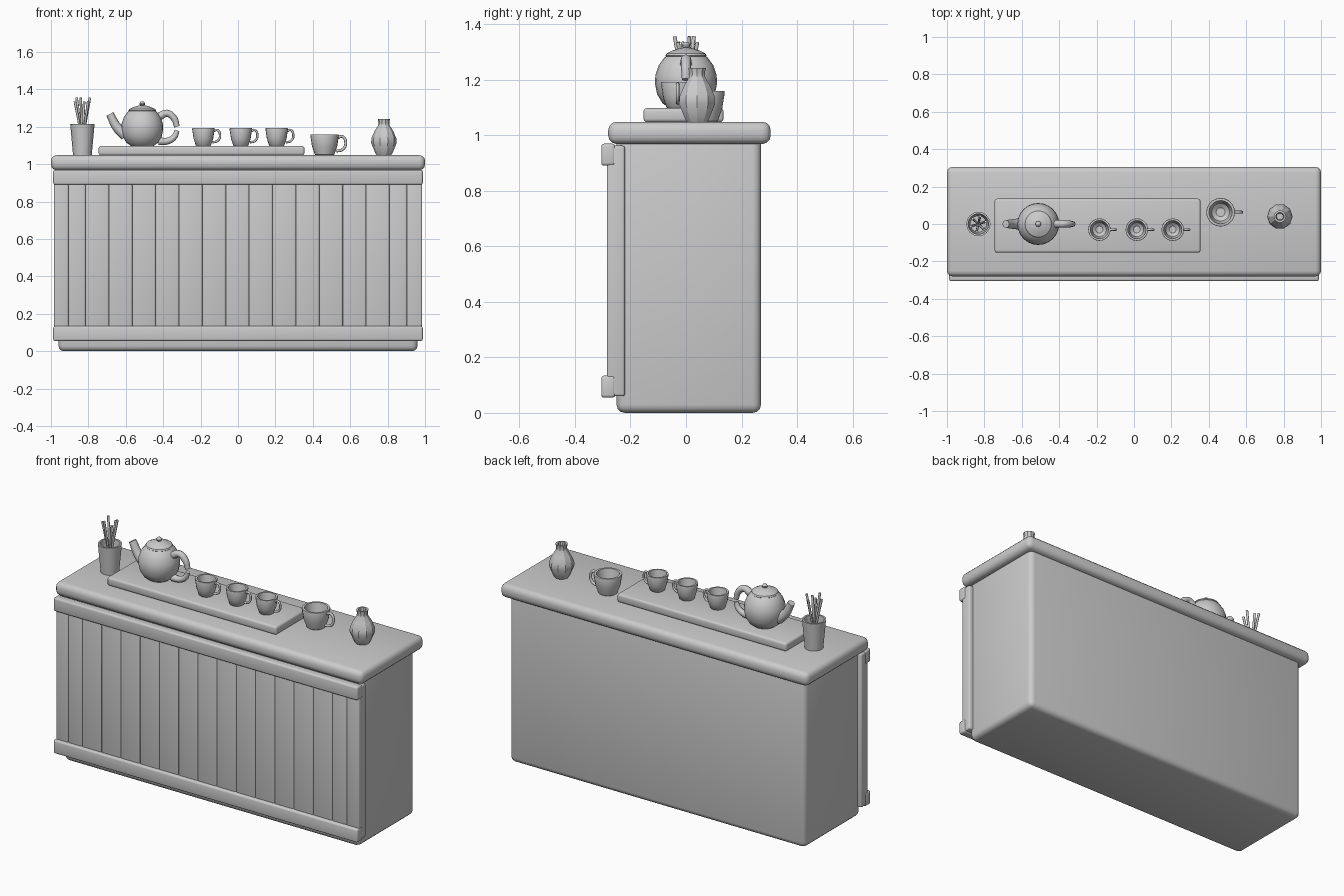
import bpy, bmesh, math
from mathutils import Vector

cube = bpy.data.objects.get("Cube")
if cube:
    bpy.data.objects.remove(cube, do_unlink=True)

grey = bpy.data.materials.new("plain_grey")
grey.use_nodes = True
grey.diffuse_color = (0.6, 0.6, 0.6, 1)
grey.node_tree.nodes["Principled BSDF"].inputs["Base Color"].default_value = (0.6, 0.6, 0.6, 1)


def finish(obj, angle=35):
    obj.data.materials.append(grey)
    bpy.ops.object.select_all(action='DESELECT')
    obj.select_set(True)
    bpy.context.view_layer.objects.active = obj
    bpy.ops.object.shade_smooth_by_angle(angle=math.radians(angle))
    return obj


def from_bmesh(name, bm, angle=35):
    bmesh.ops.recalc_face_normals(bm, faces=bm.faces[:])
    mesh = bpy.data.meshes.new(name)
    bm.to_mesh(mesh)
    bm.free()
    obj = bpy.data.objects.new(name, mesh)
    bpy.context.collection.objects.link(obj)
    return finish(obj, angle)


def box(name, low, high, bevel):
    low, high = Vector(low), Vector(high)
    bm = bmesh.new()
    bmesh.ops.create_cube(bm, size=1)
    for v in bm.verts:
        v.co = (low + high) / 2 + v.co * (high - low)
    bmesh.ops.bevel(bm, geom=bm.edges[:], offset=bevel, segments=3,
                    profile=0.5, affect='EDGES')
    return from_bmesh(name, bm)


def lathe(name, place, profile, sides=20, angle=35):
    """Turn a list of (radius, height) around a vertical axis."""
    bm = bmesh.new()
    rings = []
    for r, z in profile:
        rings.append([bm.verts.new((place[0] + r * math.cos(a), place[1] + r * math.sin(a), place[2] + z))
                      for a in (math.tau * i / sides for i in range(sides))])
    for a, b in zip(rings, rings[1:]):
        for i in range(sides):
            j = (i + 1) % sides
            bm.faces.new((a[i], a[j], b[j], b[i]))
    bm.faces.new(rings[0])
    bm.faces.new(rings[-1])
    return from_bmesh(name, bm, angle)


def tube(name, points, radii):
    """Sweep a round section along a smooth path."""
    curve = bpy.data.curves.new(name, 'CURVE')
    curve.dimensions = '3D'
    curve.bevel_depth = 1
    curve.bevel_resolution = 2
    curve.resolution_u = 5
    curve.use_fill_caps = True
    spline = curve.splines.new('BEZIER')
    spline.bezier_points.add(len(points) - 1)
    for bp, co, r in zip(spline.bezier_points, points, radii):
        bp.co, bp.radius = co, r
        bp.handle_left_type = bp.handle_right_type = 'AUTO'
    obj = bpy.data.objects.new(name, curve)
    bpy.context.collection.objects.link(obj)
    bpy.ops.object.select_all(action='DESELECT')
    obj.select_set(True)
    bpy.context.view_layer.objects.active = obj
    bpy.ops.object.convert(target='MESH')
    return finish(bpy.context.object, 50)


# Counter body and worktop
box("counter_body", (-0.96, -0.25, 0), (0.96, 0.27, 1.0), 0.03)
box("worktop", (-1, -0.28, 0.968), (1, 0.305, 1.048), 0.03)

# Front planks, with a narrower one at each end
edges = [-0.985, -0.906] + [-0.815 + 0.125 * i for i in range(14)] + [0.903, 0.985]
for i, (a, b) in enumerate(zip(edges, edges[1:])):
    box(f"front_plank_{i + 1}", (a, -0.285, 0.06), (b, -0.22, 0.962), 0.009)

# Rails across the planks
for name, z in (("lower_rail", 0.055), ("upper_rail", 0.89)):
    box(name, (-0.988, -0.305, z), (0.988, -0.255, z + 0.079), 0.01)

# Serving tray
box("serving_tray", (-0.745, -0.153, 1.047), (0.355, 0.135, 1.097), 0.012)

# Teapot
px = -0.512
lathe("teapot_body", (px, 0, 1.097),
      [(0.06, 0), (0.085, 0.018), (0.104, 0.05), (0.112, 0.09), (0.11, 0.12),
       (0.098, 0.155), (0.078, 0.182), (0.06, 0.195)], 24)
lathe("teapot_lid", (px, 0, 1.28),
      [(0.068, 0), (0.074, 0.006), (0.07, 0.014), (0.05, 0.024), (0.025, 0.032), (0.008, 0.035)], 24)
lathe("teapot_knob", (px, 0, 1.311),
      [(0.007, 0), (0.014, 0.007), (0.015, 0.014), (0.01, 0.022), (0.003, 0.025)], 12)
tube("teapot_spout", [(-0.6, 0, 1.155), (-0.645, 0, 1.195), (-0.685, 0, 1.268)],
     [0.032, 0.026, 0.021])
tube("teapot_handle_top", [(-0.42, 0, 1.255), (-0.38, 0, 1.272), (-0.342, 0, 1.245), (-0.326, 0, 1.2)],
     [0.021, 0.019, 0.018, 0.015])
tube("teapot_handle_bottom", [(-0.425, 0, 1.122), (-0.375, 0, 1.124), (-0.341, 0, 1.145), (-0.325, 0, 1.18)],
     [0.021, 0.018, 0.016, 0.013])


# Cups with a loop handle
def cup(name, x, y, z, r, h):
    lathe(name, (x, y, z),
          [(r * 0.58, 0), (r * 0.66, h * 0.04), (r * 0.85, h * 0.42), (r * 0.97, h * 0.95), (r * 0.95, h),
           (r * 0.79, h), (r * 0.74, h * 0.8), (r * 0.6, h * 0.3), (r * 0.3, h * 0.15)], 20)
    loop = [(0.85, 0.82), (1.2, 0.9), (1.43, 0.62), (1.25, 0.3), (0.78, 0.2)]
    tube(name + "_handle", [(x + r * a, y, z + h * b) for a, b in loop], [r * 0.1] * 5)


for i, x in enumerate((-0.185, 0.015, 0.207)):
    cup(f"small_cup_{i + 1}", x, -0.03, 1.097, 0.062, 0.095)
cup("large_cup", 0.463, 0.063, 1.047, 0.079, 0.112)

# Vase with coarse sides
lathe("vase", (0.78, 0.04, 1.047),
      [(0.038, 0), (0.046, 0.012), (0.068, 0.065), (0.067, 0.09), (0.05, 0.13), (0.031, 0.16),
       (0.029, 0.175), (0.033, 0.195), (0.022, 0.195), (0.018, 0.165), (0.018, 0.14)], 10, 30)

# Holder with a bunch of sticks
hx = -0.832
lathe("stick_holder", (hx, 0, 1.047),
      [(0.05, 0), (0.065, 0.167), (0.055, 0.167), (0.044, 0.02)], 16)
for i in range(6):
    a = math.tau * i / 6 + 0.3
    c, s = math.cos(a), math.sin(a)
    top = 1.355 - 0.02 * (i % 2)
    tube(f"stick_{i + 1}", [(hx - 0.01 * c, -0.01 * s, 1.07), (hx + 0.042 * c, 0.042 * s, top)],
         [0.005, 0.007])
